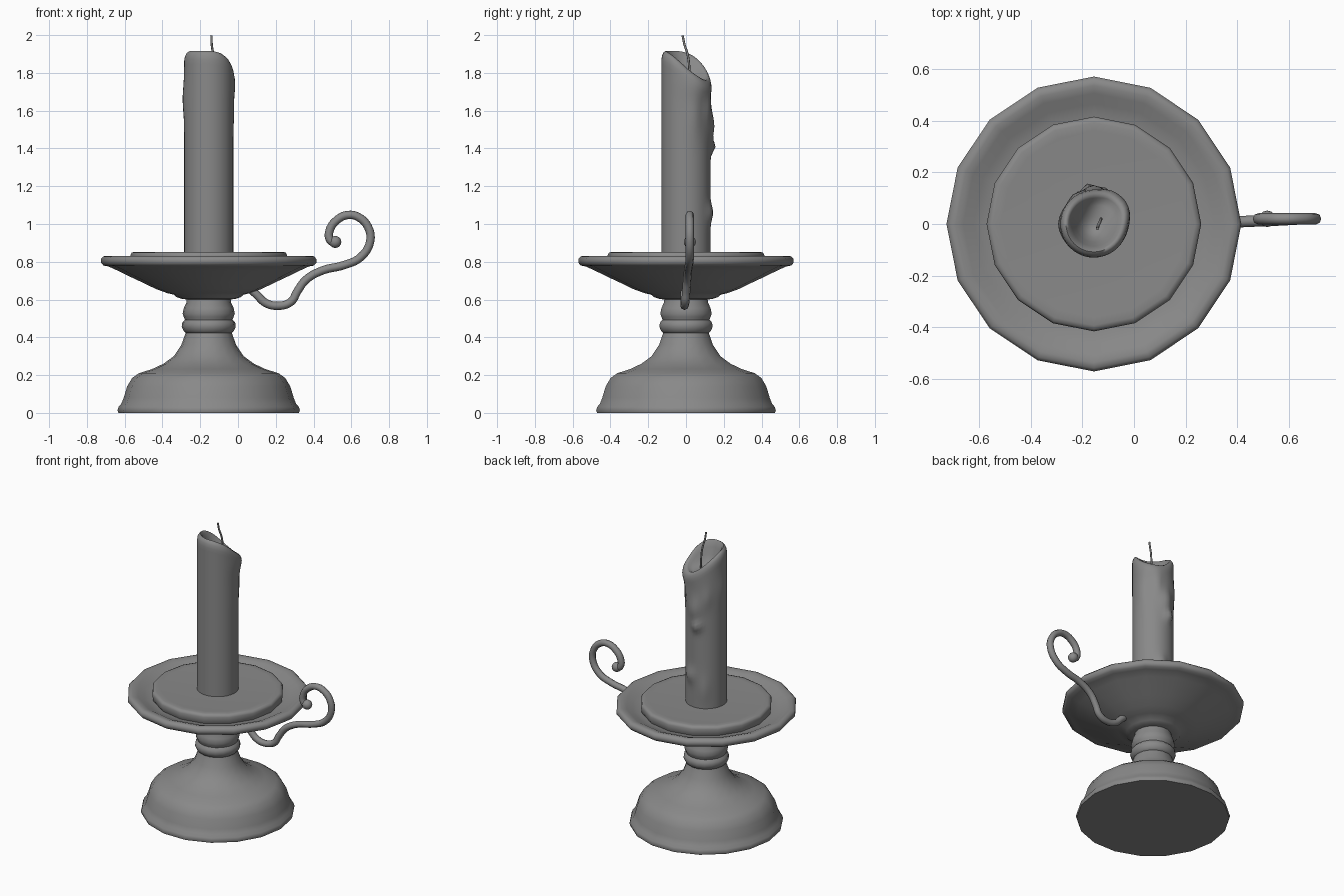
import bpy, bmesh, math
from math import sin, cos, radians, pi, exp

if "Cube" in bpy.data.objects:
    bpy.data.objects.remove(bpy.data.objects["Cube"])

CX = -0.155  # x of the turning axis

# Dark grey shared by every part
GREY = bpy.data.materials.new("dark_grey")
GREY.diffuse_color = (0.25, 0.25, 0.25, 1)
GREY.use_nodes = True
GREY.node_tree.nodes["Principled BSDF"].inputs["Base Color"].default_value = GREY.diffuse_color


def finish(name, bm, angle=60):
    bmesh.ops.recalc_face_normals(bm, faces=bm.faces)
    me = bpy.data.meshes.new(name)
    bm.to_mesh(me)
    bm.free()
    me.materials.append(GREY)
    ob = bpy.data.objects.new(name, me)
    bpy.context.collection.objects.link(ob)
    bpy.ops.object.select_all(action='DESELECT')
    ob.select_set(True)
    bpy.context.view_layer.objects.active = ob
    bpy.ops.object.shade_smooth_by_angle(angle=radians(angle))
    return ob


def skin(name, rings, angle=60):
    """Join closed rings of points into a skin, capping both ends."""
    bm = bmesh.new()
    vr = [[bm.verts.new(p) for p in ring] for ring in rings]
    n = len(vr[0])
    for a, b in zip(vr, vr[1:]):
        for i in range(n):
            j = (i + 1) % n
            bm.faces.new((a[i], a[j], b[j], b[i]))
    bm.faces.new(vr[0])
    bm.faces.new(vr[-1])
    return finish(name, bm, angle)


def lathe(name, profile, sides):
    return skin(name, [[(CX + r * cos(2 * pi * i / sides), r * sin(2 * pi * i / sides), z)
                        for i in range(sides)] for r, z in profile])


def tube(name, pts, radius):
    cu = bpy.data.curves.new(name, 'CURVE')
    cu.dimensions = '3D'
    cu.bevel_depth = radius
    cu.bevel_resolution = 2
    cu.resolution_u = 5
    cu.use_fill_caps = True
    cu.materials.append(GREY)
    sp = cu.splines.new('BEZIER')
    sp.bezier_points.add(len(pts) - 1)
    for bp, p in zip(sp.bezier_points, pts):
        bp.co = p
        bp.handle_left_type = bp.handle_right_type = 'AUTO'
    ob = bpy.data.objects.new(name, cu)
    bpy.context.collection.objects.link(ob)
    return ob


# Domed foot with flared neck
lathe("base", [(0.478, 0), (0.483, 0.015), (0.477, 0.032), (0.462, 0.05), (0.45, 0.08),
               (0.432, 0.14), (0.405, 0.185), (0.37, 0.21), (0.30, 0.232), (0.24, 0.26),
               (0.185, 0.30), (0.145, 0.36), (0.12, 0.43)], 18)

# Turned stem with two soft collars
lathe("stem", [(0.118, 0.42), (0.132, 0.432), (0.143, 0.455), (0.14, 0.478), (0.126, 0.493),
               (0.132, 0.508), (0.138, 0.525), (0.132, 0.555), (0.118, 0.585), (0.115, 0.62)], 18)

# Dished drip plate
lathe("plate", [(0.11, 0.60), (0.14, 0.603), (0.17, 0.613), (0.185, 0.626), (0.22, 0.634),
                (0.28, 0.656), (0.35, 0.69), (0.41, 0.718), (0.48, 0.752), (0.53, 0.775),
                (0.557, 0.78), (0.57, 0.795), (0.57, 0.815), (0.557, 0.829), (0.535, 0.831),
                (0.505, 0.822), (0.465, 0.802), (0.43, 0.793), (0.39, 0.785)], 16)

# Raised disc inside the plate
lathe("plate_disc", [(0.40, 0.775), (0.412, 0.80), (0.415, 0.835), (0.408, 0.848),
                     (0.392, 0.853), (0.36, 0.851), (0.12, 0.848)], 16)

# Candle: slanted hollow top, wax drips as bumps (angle, z, angular width, height, amount)
DRIPS = [(40, 1.74, 38, 0.075, 0.021), (90, 1.52, 18, 0.08, 0.020), (98, 1.41, 13, 0.035, 0.026),
         (75, 1.06, 15, 0.05, 0.018), (20, 1.58, 16, 0.11, 0.008), (180, 1.66, 24, 0.09, 0.008),
         (118, 0.97, 14, 0.09, 0.010), (62, 1.62, 12, 0.08, 0.012), (125, 1.60, 12, 0.07, 0.010)]
SEG = 40


def candle_radius(a, z):
    r = 0.13
    for da, dz, wa, wz, amp in DRIPS:
        d = (math.degrees(a) - da + 180) % 360 - 180
        r += amp * exp(-(d / wa) ** 2 - ((z - dz) / wz) ** 2)
    return r


def rim_height(a):
    return 1.917 - 0.155 * ((1 + cos(a - radians(60))) / 2) ** 2


angles = [2 * pi * i / SEG for i in range(SEG)]
rings = []
for k in range(41):  # outer wall
    ring = []
    for a in angles:
        z = 0.84 + (rim_height(a) - 0.045 - 0.84) * k / 40
        r = candle_radius(a, z)
        ring.append((CX + r * cos(a), r * sin(a), z))
    rings.append(ring)
# rounded rim, then the melted hollow: (radius factor, drop below rim, blend to bowl floor)
for f, drop, mix in [(0.97, 0.022, 0), (0.91, 0.007, 0), (0.83, 0, 0), (0.75, 0.004, 0.05),
                     (0.66, 0.01, 0.22), (0.54, 0.01, 0.52), (0.4, 0, 0.8), (0.22, 0, 0.96),
                     (0.08, 0, 1)]:
    ring = []
    for a in angles:
        h = rim_height(a)
        r = candle_radius(a, h - 0.045) * f
        ring.append((CX + r * cos(a), r * sin(a), (h - drop) * (1 - mix) + 1.75 * mix))
    rings.append(ring)
skin("candle", rings, 80)

# Bent wick
tube("wick", [(-0.128, 0.02, 1.72), (-0.128, 0.018, 1.82), (-0.132, 0.008, 1.90),
              (-0.139, -0.008, 1.95), (-0.141, -0.018, 1.998)], 0.006)

# Scrolled handle: (x, z) path, drifting slightly towards the back as it rises
PATH = [(0.05, 0.67), (0.10, 0.625), (0.145, 0.583), (0.21, 0.567), (0.28, 0.588), (0.315, 0.645),
        (0.36, 0.705), (0.45, 0.755), (0.56, 0.782), (0.65, 0.825), (0.70, 0.91), (0.688, 0.985),
        (0.64, 1.035), (0.585, 1.048), (0.525, 1.022), (0.485, 0.965), (0.488, 0.915), (0.515, 0.90)]
tube("handle", [(x, -0.008 + 0.028 * min(1, max(0, (i - 3) / 6)), z)
                for i, (x, z) in enumerate(PATH)], 0.022)

# Bead closing the scroll
bm = bmesh.new()
bmesh.ops.create_uvsphere(bm, u_segments=12, v_segments=8, radius=0.032)
bmesh.ops.translate(bm, verts=bm.verts, vec=(0.515, 0.02, 0.905))
finish("handle_bead", bm)
